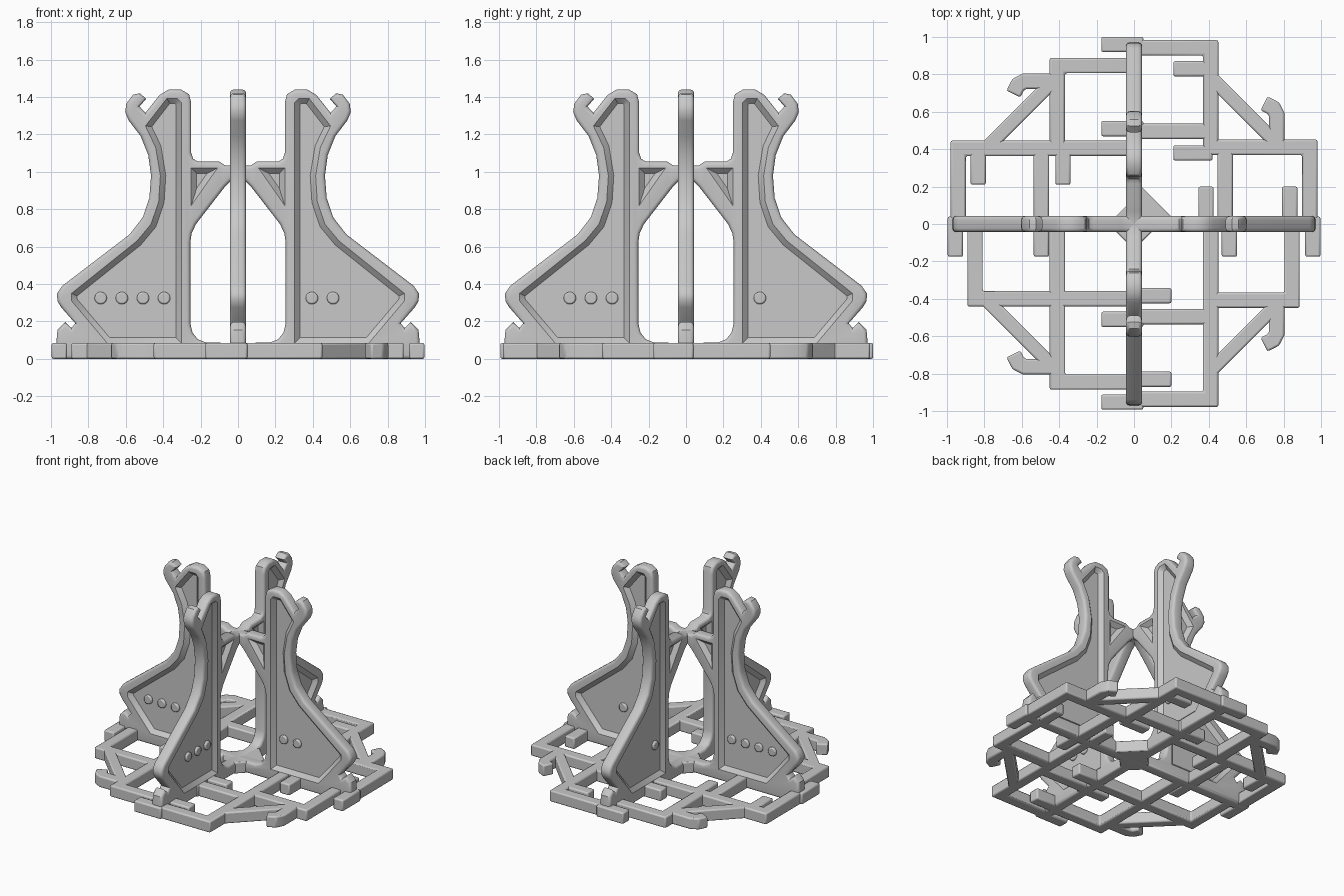
import bpy, bmesh, math
from mathutils import Vector, Matrix

if "Cube" in bpy.data.objects:
    bpy.data.objects.remove(bpy.data.objects["Cube"])

grey = bpy.data.materials.new("plain grey")
grey.use_nodes = True
COLOUR = (0.58, 0.58, 0.58, 1)
grey.diffuse_color = COLOUR
grey.node_tree.nodes["Principled BSDF"].inputs["Base Color"].default_value = COLOUR

HALF = 0.043   # half thickness of the fins
WEB = 0.014    # half thickness of the recessed web
ROUND = 0.02   # rounding of the fin rims
BASE = 0.085   # height of the base lattice


def make_object(name, bm):
    bmesh.ops.recalc_face_normals(bm, faces=bm.faces)
    mesh = bpy.data.meshes.new(name)
    bm.to_mesh(mesh)
    bm.free()
    ob = bpy.data.objects.new(name, mesh)
    bpy.context.collection.objects.link(ob)
    mesh.materials.append(grey)
    return ob


def bevel(ob, width):
    mod = ob.modifiers.new("Rounded edges", "BEVEL")
    mod.width = width
    mod.segments = 2
    mod.limit_method = "ANGLE"


def smooth(ob):
    bpy.ops.object.select_all(action="DESELECT")
    ob.select_set(True)
    bpy.context.view_layer.objects.active = ob
    bpy.ops.object.shade_smooth_by_angle(angle=math.radians(35))


def bridge(bm, a, b):
    for i in range(len(a)):
        j = (i + 1) % len(a)
        bm.faces.new((a[i], a[j], b[j], b[i]))


def inset(points, distance):
    """Mitred inset of a clockwise polygon."""
    result = []
    for i, p in enumerate(points):
        p = Vector(p)
        d1 = (p - Vector(points[i - 1])).normalized()
        d2 = (Vector(points[(i + 1) % len(points)]) - p).normalized()
        n1, n2 = Vector((d1.y, -d1.x)), Vector((d2.y, -d2.x))
        result.append(p + (n1 + n2) * distance / (1 + n1.dot(n2)))
    return result


def upright(bm, points, y):
    return [bm.verts.new((p[0], y, p[1])) for p in points]


# Fin silhouette: radius from the centre, height
fin_outline = [
    (0, 0), (0, BASE), (.17, .087), (.215, .105), (.243, .14), (.255, .19),
    (.255, .62), (.248, .67), (.225, .72), (.07, .92), (.03, .96), (0, .97),
    (0, 1.03), (.07, 1.035), (.1, 1.055), (.215, 1.055), (.24, 1.07), (.25, 1.1),
    (.25, 1.37), (.262, 1.415), (.305, 1.44), (.37, 1.44), (.42, 1.41),
    (.495, 1.315), (.527, 1.35), (.49, 1.39), (.525, 1.42), (.56, 1.413),
    (.597, 1.365), (.603, 1.32), (.585, 1.275), (.52, 1.19), (.48, 1.09),
    (.465, .98), (.474, .86), (.51, .755), (.58, .665), (.94, .39),
    (.967, .35), (.966, .31), (.945, .275), (.87, .19), (.89, .165), (.925, .197),
    (.965, .155), (.97, .1), (.97, 0)]

# Recessed areas on both faces of each fin
main_recess = [
    (.303, BASE), (.303, 1.37), (.325, 1.393), (.38, 1.393), (.495, 1.245),
    (.44, 1.13), (.415, .98), (.424, .84), (.465, .72), (.54, .63),
    (.89, .35), (.89, .31), (.7, BASE)]
arm_recess = [(.11, 1.02), (.25, 1.02), (.25, .82)]


def fin_mesh():
    """Rounded rim, sloped recess walls and a thin web on both sides."""
    bm = bmesh.new()
    middle = []
    for side in (-1, 1):
        loops = []
        for step in range(4):
            t = step * math.pi / 6
            y = HALF - ROUND * (1 - math.sin(t))
            loops.append(upright(bm, inset(fin_outline, ROUND * (1 - math.cos(t))), side * y))
        for a, b in zip(loops, loops[1:]):
            bridge(bm, a, b)
        middle.append(loops[0])
        borders = [loops[-1]]
        for shape in (main_recess, arm_recess):
            rim = upright(bm, shape, side * HALF)
            floor = upright(bm, inset(shape, HALF - WEB), side * WEB)
            bridge(bm, rim, floor)
            bm.faces.new(floor)
            borders.append(rim)
        edges = []
        for loop in borders:
            for i, v in enumerate(loop):
                edges.append(bm.edges.get((loop[i - 1], v)))
        bmesh.ops.triangle_fill(bm, edges=edges, use_beauty=True, normal=(0, side, 0))
    bridge(bm, *middle)
    return bm


# Four fins, each with its own count of round studs
for name, angle, studs in (("left", 0, 2), ("back", 90, 1), ("right", 180, 4), ("front", 270, 3)):
    turn = Matrix.Rotation(math.radians(angle), 4, "Z")
    fin = make_object(name + "_fin", fin_mesh())
    fin.data.transform(turn)
    smooth(fin)
    bm = bmesh.new()
    for i in range(studs):
        place = Matrix.Translation((.395 + .113 * i, 0, .325)) @ Matrix.Rotation(math.pi / 2, 4, "X")
        bmesh.ops.create_cone(bm, cap_ends=True, segments=20, radius1=.033, radius2=.033,
                              depth=.062, matrix=turn @ place)
    pins = make_object(name + "_fin_studs", bm)
    bevel(pins, .008)
    smooth(pins)


def slab(bm, loop):
    low = [bm.verts.new((p[0], p[1], 0)) for p in loop]
    high = [bm.verts.new((p[0], p[1], BASE)) for p in loop]
    bm.faces.new(low)
    bm.faces.new(high)
    bridge(bm, low, high)


def ribbon(bm, path, half=.041):
    """Flat bar with mitred corners along a path."""
    pts = [Vector(p) for p in path]
    left, right = [], []
    for i, p in enumerate(pts):
        d1 = (p - pts[i - 1]).normalized() if i else (pts[1] - p).normalized()
        d2 = (pts[i + 1] - p).normalized() if i + 1 < len(pts) else d1
        n1, n2 = Vector((-d1.y, d1.x)), Vector((-d2.y, d2.x))
        shift = (n1 + n2) * half / (1 + n1.dot(n2))
        left.append(p + shift)
        right.append(p - shift)
    slab(bm, left + right[::-1])


# Base lattice, one set of bars per quarter
bars = {
    "back_right": [
        [(0, .847), (-.41, .847), (-.41, .37)], [(0, .405), (-.94, .405), (-.94, 0)],
        [(-.495, .4), (-.495, 0)], [(-.38, .42), (-.38, .21)], [(-.833, .42), (-.833, .21)]],
    "back_left": [
        [(0, .942), (.41, .942), (.41, .37)], [(.38, .41), (.94, .41), (.94, 0)],
        [(0, .495), (.42, .495)], [(.487, .41), (.487, 0)],
        [(.21, .83), (.42, .83)], [(.21, .38), (.42, .38)]],
    "front_left": [
        [(0, -.937), (.41, -.937), (.41, 0)], [(.4, -.407), (.845, -.407), (.845, 0)],
        [(0, -.495), (.42, -.495)]],
    "front_right": [
        [(0, -.845), (-.41, -.845), (-.41, 0)], [(0, -.4), (-.85, -.4), (-.85, 0)]],
}
# Short tongues that cross the fins
bars["tongues"] = (
    [[(-.175, y), (.05, y)] for y in (.96, .51, -.51, -.952)]
    + [[(x, -.175), (x, .04)] for x in (-.955, -.495, .51, .956)]
    + [[(0, y), (.2, y)] for y in (-.83, -.383)]
    + [[(x, 0), (x, .2)] for x in (.385, .833)])

for name, paths in bars.items():
    bm = bmesh.new()
    for path in paths:
        ribbon(bm, path)
    if name != "tongues":
        # Corner brace and bent hook
        sx = 1 if "left" in name else -1
        sy = 1 if "back" in name else -1
        ribbon(bm, [(sx * .395, sy * .8), (sx * .8, sy * .395)], .037)
        hook = [(.763, .41), (.763, .585), (.745, .62), (.695, .645)]
        if sx < 0:
            hook = [(b, a) for a, b in hook]
        ribbon(bm, [(sx * a, sy * b) for a, b in hook])
    ob = make_object("base_" + name, bm)
    bevel(ob, .01)
    smooth(ob)

# Centre hub with one corner gusset
bm = bmesh.new()
slab(bm, [(.105 * math.cos(math.radians(a)), .105 * math.sin(math.radians(a)))
          for a in range(22, 360, 45)])
slab(bm, [(0, 0), (.2, 0), (.2, .04), (.04, .2), (0, .2)])
hub = make_object("base_hub", bm)
bevel(hub, .008)
smooth(hub)
